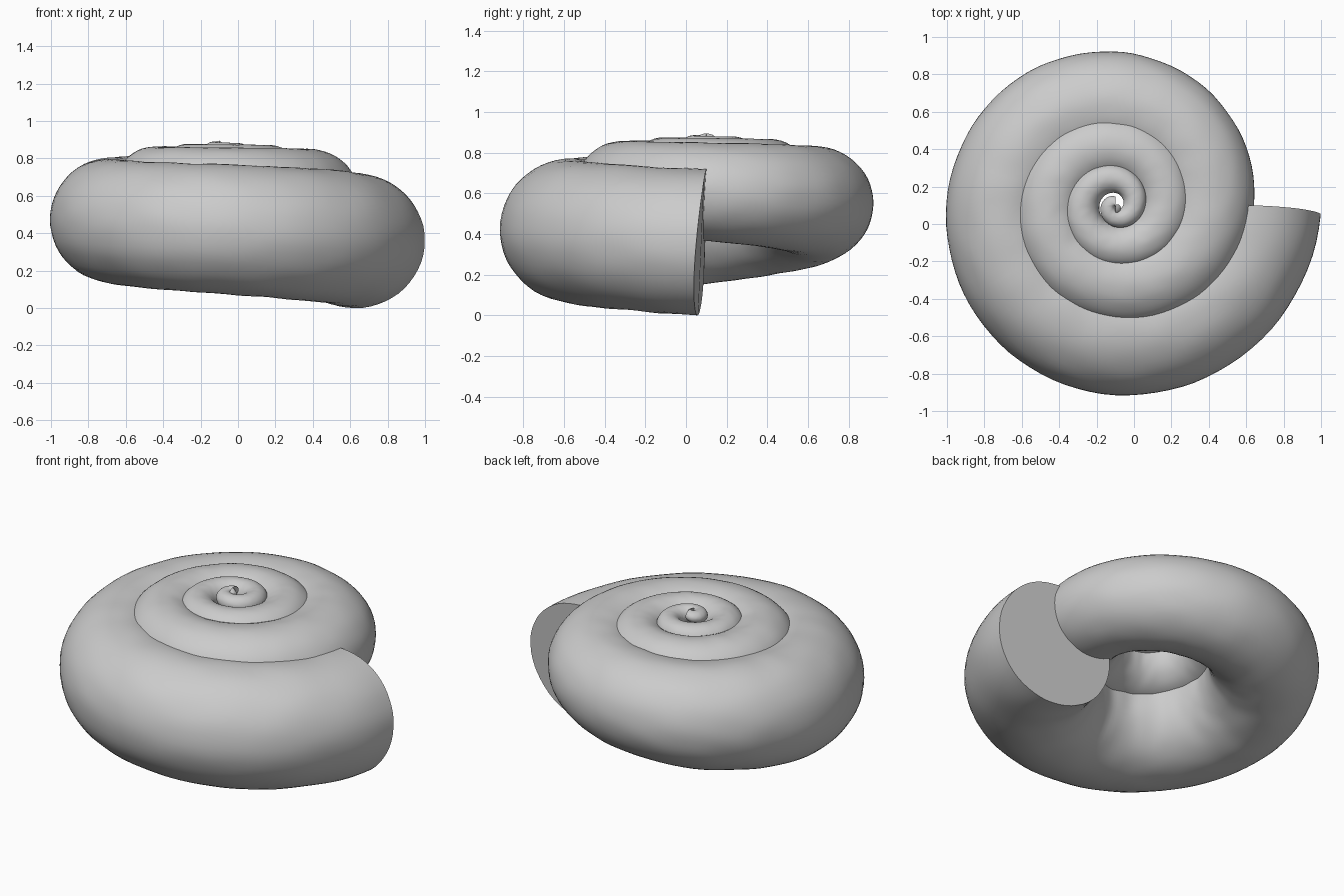
import bpy, bmesh, math
from mathutils import Vector, noise

if "Cube" in bpy.data.objects:
    bpy.data.objects.remove(bpy.data.objects["Cube"])

AXIS_X, AXIS_Y = -0.10, 0.10
TURNS, RINGS, SIDES = 3.75, 340, 56

# Values along the coil, in turns inward from the mouth
OUTER = [(0, 1.1), (.25, 1.01), (.5, .90), (.75, .82), (1, .74), (1.25, .63),
         (1.5, .54), (1.75, .48), (2, .41), (2.25, .335), (2.5, .27),
         (2.75, .215), (3, .16), (3.25, .115), (3.5, .075), (3.75, .045)]
TOP = [(0, .72), (.25, .77), (.5, .80), (.75, .83), (1, .85), (1.5, .863),
       (2, .872), (2.5, .877), (3, .882), (3.75, .895)]
HALF_HEIGHT = [(0, .36), (.25, .345), (.5, .32), (.75, .275), (1, .24),
               (1.5, .178), (2, .135), (2.5, .09), (3, .055), (3.75, .03)]
WIDTH_RATIO = [(0, .34), (1, .35), (2, .35), (3, .37), (3.4, .55), (3.75, 1)]


def sample(points, t):
    """Smooth interpolation through (t, value) pairs."""
    n = len(points)
    i = 0
    while i < n - 2 and t > points[i + 1][0]:
        i += 1

    def slope(k):
        a, b = points[max(k - 1, 0)], points[min(k + 1, n - 1)]
        return (b[1] - a[1]) / (b[0] - a[0])

    (t0, v0), (t1, v1) = points[i], points[i + 1]
    d = t1 - t0
    u = (t - t0) / d
    return ((2*u**3 - 3*u*u + 1) * v0 + (u**3 - 2*u*u + u) * d * slope(i)
            + (3*u*u - 2*u**3) * v1 + (u**3 - u*u) * d * slope(i + 1))


# Coiled tube of elliptical rings, shrinking and rising to the apex
bm = bmesh.new()
rings = []
for i in range(RINGS + 1):
    t = TURNS * i / RINGS
    outer, top, half = sample(OUTER, t), sample(TOP, t), sample(HALF_HEIGHT, t)
    width = outer * sample(WIDTH_RATIO, t)
    ring = []
    for j in range(SIDES):
        phi = math.tau * j / SIDES
        c, s = math.cos(phi), math.sin(phi)
        # Growth wrinkles across the tube plus a soft surface unevenness
        wrinkle = 0.010 * noise.noise(Vector((t * 22, c * .6, s * .6)))
        lump = 0.010 * noise.noise(Vector((t * 30, c * 3, s * 3 + 7)))
        k = 1 + wrinkle + lump
        r = outer - width + width * k * c
        # Slight lean of the mouth plane
        a = math.tau * t + .03 + .015 * c - .03 * s
        ring.append(bm.verts.new((AXIS_X + r * math.cos(a),
                                  AXIS_Y - r * math.sin(a),
                                  top - half + half * k * s)))
    rings.append(ring)

for a, b in zip(rings, rings[1:]):
    for j in range(SIDES):
        n = (j + 1) % SIDES
        bm.faces.new((a[j], a[n], b[n], b[j]))

# Flat mouth and closed apex
bm.faces.new(rings[0])
bm.faces.new(rings[-1])
bmesh.ops.recalc_face_normals(bm, faces=bm.faces)

# Stand on the ground plane
low = min(v.co.z for v in bm.verts)
bmesh.ops.translate(bm, verts=bm.verts, vec=(0, 0, -low))

mesh = bpy.data.meshes.new("spiral_shell")
bm.to_mesh(mesh)
bm.free()
shell = bpy.data.objects.new("spiral_shell", mesh)
bpy.context.collection.objects.link(shell)
bpy.context.view_layer.objects.active = shell
shell.select_set(True)
bpy.ops.object.shade_smooth_by_angle(angle=math.radians(45))
